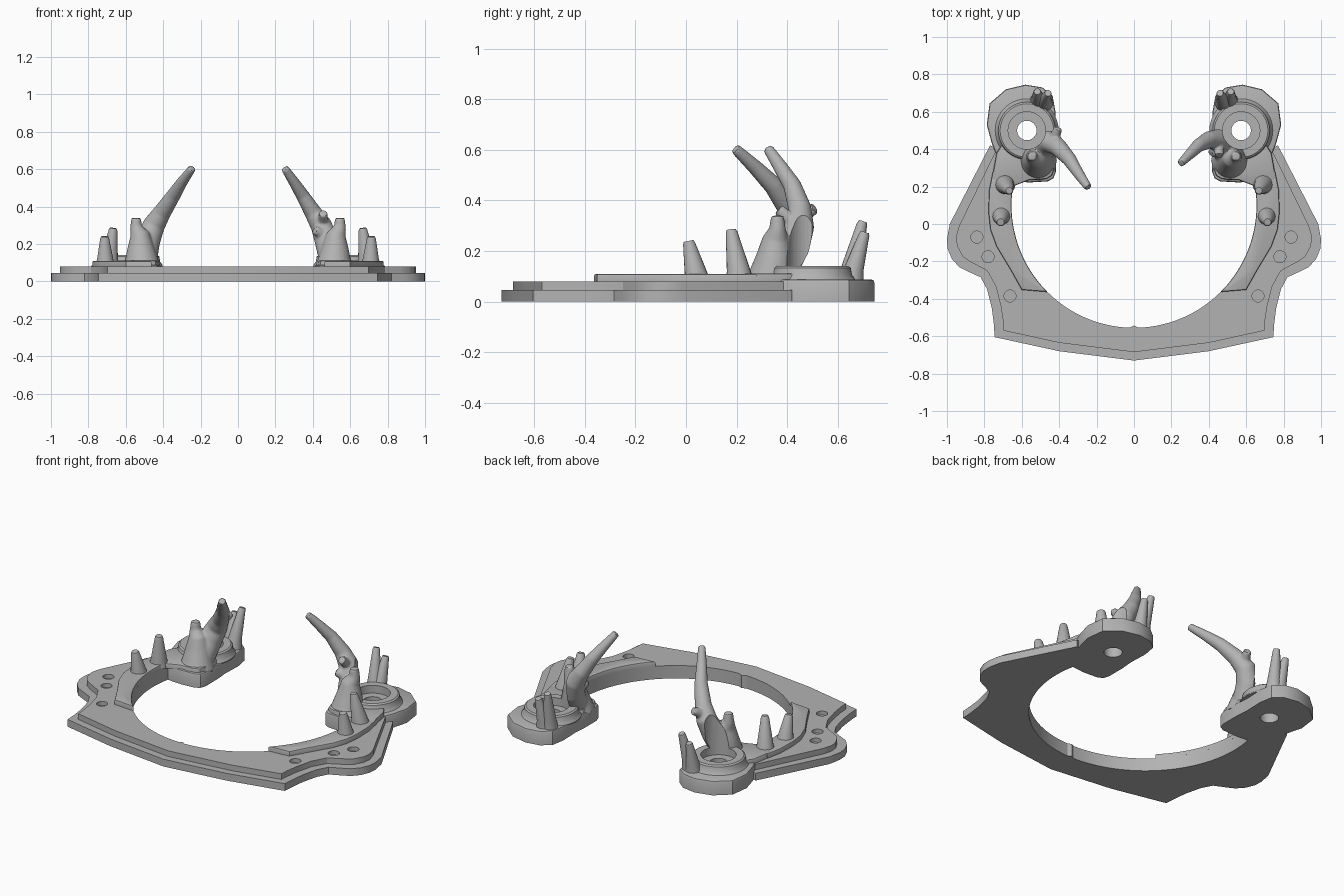
import bpy, bmesh, math
from mathutils import Vector

if "Cube" in bpy.data.objects:
    bpy.data.objects.remove(bpy.data.objects["Cube"])

grey = bpy.data.materials.new("plain grey")
grey.diffuse_color = (0.45, 0.45, 0.45, 1)
grey.use_nodes = True
grey.node_tree.nodes["Principled BSDF"].inputs["Base Color"].default_value = grey.diffuse_color
HUB = (0.573, 0.5)          # centre of each mounting hole


def finish(name, bm, material=True):
    bmesh.ops.recalc_face_normals(bm, faces=bm.faces)
    me = bpy.data.meshes.new(name)
    bm.to_mesh(me)
    bm.free()
    ob = bpy.data.objects.new(name, me)
    bpy.context.collection.objects.link(ob)
    if material:
        me.materials.append(grey)
    return ob


def slab(name, pts, z0, z1, bevel=0):
    """Extrude a flat outline from z0 to z1, optionally rounding its top rim."""
    bm = bmesh.new()
    face = bm.faces.new([bm.verts.new((x, y, z0)) for x, y in pts])
    ext = bmesh.ops.extrude_face_region(bm, geom=[face])
    top = [g for g in ext["geom"] if isinstance(g, bmesh.types.BMVert)]
    bmesh.ops.translate(bm, vec=(0, 0, z1 - z0), verts=top)
    if bevel:
        rim = [e for e in bm.edges if all(v.co.z > z1 - 1e-5 for v in e.verts)]
        bmesh.ops.bevel(bm, geom=rim, offset=bevel, segments=2, affect='EDGES', profile=0.5)
    return finish(name, bm)


def add_tube(bm, path, sides=20):
    """Tapered limb through points (x, y, z, radius)."""
    P = [Vector(p[:3]) for p in path]
    rings = []
    for i, p in enumerate(P):
        d = (P[min(i + 1, len(P) - 1)] - P[max(i - 1, 0)]).normalized()
        u = d.cross(Vector((0, 1, 0))).normalized()
        v = d.cross(u)
        rings.append([bm.verts.new(p + path[i][3] * (u * math.cos(a) + v * math.sin(a)))
                      for a in (2 * math.pi * k / sides for k in range(sides))])
    for a, b in zip(rings, rings[1:]):
        for k in range(sides):
            n = (k + 1) % sides
            bm.faces.new((a[k], a[n], b[n], b[k]))
    bm.faces.new(rings[0])
    bm.faces.new(rings[-1])


def lathe(name, profile, x, y, sides=40):
    """Closed (radius, z) profile swept round a vertical axis."""
    bm = bmesh.new()
    rings = [[bm.verts.new((x + r * math.cos(a), y + r * math.sin(a), z)) for r, z in profile]
             for a in (2 * math.pi * k / sides for k in range(sides))]
    n = len(profile)
    for i in range(sides):
        a, b = rings[i], rings[(i + 1) % sides]
        for j in range(n):
            bm.faces.new((a[j], b[j], b[(j + 1) % n], a[(j + 1) % n]))
    return finish(name, bm)


def cutter(name, x, y, r, z0, z1):
    bm = bmesh.new()
    add_tube(bm, [(x, y, z0, r), (x, y, z1, r)], 40)
    ob = finish(name, bm, False)
    ob.hide_render = True
    return ob


def cut(ob, tool):
    m = ob.modifiers.new("cut", 'BOOLEAN')
    m.operation = 'DIFFERENCE'
    m.solver = 'EXACT'
    m.object = tool


def ring_arc(a0, a1, n):
    return [(0.655 * math.cos(t), 0.1 + 0.655 * math.sin(t))
            for t in (math.radians(a0 + (a1 - a0) * i / n) for i in range(n + 1))]


def mirrored(half):
    """Whole outline from its right half, which starts and ends on x = 0."""
    return half + [(-x, y) for x, y in half[-2:0:-1]]


# Stepped frame: lower plate and inset upper plate share the round opening
opening = ring_arc(13, -88, 36) + [(0, -0.542)]
lower = [(0, -0.73), (0.4, -0.68), (0.745, -0.605), (0.75, -0.53), (0.76, -0.45), (0.785, -0.35),
         (0.82, -0.285), (0.885, -0.255), (0.935, -0.23), (0.975, -0.185), (0.997, -0.13), (1.0, -0.08),
         (0.985, 0.0), (0.77, 0.42), (0.66, 0.38)]
upper = [(0, -0.685), (0.4, -0.635), (0.697, -0.57), (0.7, -0.52), (0.712, -0.44), (0.738, -0.335),
         (0.785, -0.25), (0.87, -0.205), (0.915, -0.175), (0.945, -0.12), (0.952, -0.07), (0.935, -0.01),
         (0.735, 0.4), (0.66, 0.37)]
lower_plate = slab("lower_plate", mirrored(lower + opening), 0, 0.045)
upper_plate = slab("upper_plate", mirrored(upper + opening), 0.045, 0.08)

pad_outline = [(0.65, 0.23), (0.72, 0.33), (0.76, 0.43), (0.787, 0.53), (0.772, 0.645), (0.685, 0.72),
               (0.58, 0.745), (0.49, 0.73), (0.435, 0.685), (0.42, 0.6), (0.425, 0.48), (0.418, 0.4),
               (0.418, 0.28), (0.43, 0.245), (0.46, 0.228), (0.56, 0.222)]
lobe_outline = [(0.65, 0.2), (0.76, 0.24), (0.735, 0.38), (0.69, 0.45), (0.46, 0.45), (0.428, 0.4),
                (0.428, 0.29), (0.44, 0.258), (0.47, 0.24), (0.56, 0.235)]
rail_outline = ring_arc(13, -45, 18) + [(0.6, -0.352), (0.66, -0.245), (0.735, -0.12), (0.768, -0.03),
                                        (0.778, 0.06), (0.775, 0.18), (0.755, 0.28), (0.68, 0.3)]

# Limbs as (x, y, z, radius) on the right side
trunk = [(0.515, 0.335, 0.07, 0.105), (0.515, 0.34, 0.11, 0.09), (0.52, 0.35, 0.18, 0.072),
         (0.525, 0.355, 0.25, 0.052), (0.545, 0.362, 0.29, 0.033), (0.545, 0.362, 0.34, 0.025)]
right_horn = [(0.5, 0.37, 0.13, 0.07), (0.475, 0.425, 0.22, 0.066), (0.445, 0.45, 0.3, 0.058),
              (0.40, 0.45, 0.37, 0.046), (0.345, 0.42, 0.46, 0.036), (0.30, 0.375, 0.53, 0.029),
              (0.25, 0.325, 0.605, 0.021)]
right_nubs = [[(0.455, 0.43, 0.31, 0.03), (0.455, 0.365, 0.365, 0.023)],
              [(0.47, 0.41, 0.24, 0.035), (0.41, 0.375, 0.275, 0.022)]]
left_horn = [(0.505, 0.37, 0.13, 0.075), (0.485, 0.42, 0.22, 0.07), (0.45, 0.44, 0.3, 0.06),
             (0.405, 0.41, 0.37, 0.048), (0.345, 0.345, 0.46, 0.038), (0.30, 0.275, 0.53, 0.03),
             (0.245, 0.195, 0.605, 0.021)]
left_nubs = [[(0.44, 0.43, 0.32, 0.035), (0.405, 0.51, 0.37, 0.022)]]
posts = {
    "middle_post": [(0.69, 0.21, 0.09, 0.055), (0.688, 0.207, 0.125, 0.046), (0.668, 0.18, 0.275, 0.023),
                    (0.667, 0.179, 0.285, 0.018)],
    "front_post": [(0.71, 0.04, 0.09, 0.052), (0.71, 0.037, 0.12, 0.043), (0.713, 0.012, 0.23, 0.024),
                   (0.713, 0.01, 0.24, 0.019)],
    "tall_back_post": [(0.482, 0.645, 0.07, 0.05), (0.478, 0.655, 0.14, 0.038), (0.461, 0.696, 0.305, 0.021),
                       (0.46, 0.7, 0.317, 0.017)],
    "short_back_post": [(0.51, 0.655, 0.07, 0.05), (0.512, 0.665, 0.13, 0.038), (0.517, 0.705, 0.265, 0.021),
                        (0.517, 0.708, 0.275, 0.017)],
}

for s, side in ((1, "right"), (-1, "left")):
    flip = lambda pts: [(s * p[0],) + tuple(p[1:]) for p in pts]
    hx, hy = s * HUB[0], HUB[1]
    bore = cutter(side + "_bore_cutter", hx, hy, 0.052, -0.1, 0.3)
    clearance = cutter(side + "_clearance_cutter", hx, hy, 0.1, 0.088, 0.7)

    # Mounting pad, raised lobe, collar and curved rail
    pad = slab(side + "_pad", flip(pad_outline), 0, 0.088, 0.012)
    cut(pad, bore)
    lobe = slab(side + "_lobe", flip(lobe_outline), 0.08, 0.112, 0.01)
    cut(lobe, clearance)
    cut(lobe, bore)
    lathe(side + "_collar", [(0.052, 0.08), (0.052, 0.092), (0.1, 0.092), (0.1, 0.14), (0.143, 0.14),
                             (0.152, 0.133), (0.157, 0.105), (0.17, 0.087), (0.17, 0.08)], hx, hy)
    slab(side + "_rail", flip(rail_outline), 0.08, 0.11, 0.008)

    # Shallow round recesses in the upper plate
    for i, (x, y) in enumerate(((0.84, -0.07), (0.78, -0.175), (0.663, -0.385))):
        cut(upper_plate, cutter(f"{side}_recess_cutter_{i}", s * x, y, 0.032, 0.055, 0.2))

    # Short tapered posts
    for name, path in posts.items():
        bm = bmesh.new()
        add_tube(bm, flip(path))
        finish(f"{side}_{name}", bm)

    # Branching horn, blended into one skin and trimmed around the hole
    bm = bmesh.new()
    horn, nubs = (right_horn, right_nubs) if s > 0 else (left_horn, left_nubs)
    for path in [trunk, horn] + nubs:
        add_tube(bm, flip(path))
    ob = finish(side + "_horn", bm)
    rm = ob.modifiers.new("blend", 'REMESH')
    rm.mode = 'VOXEL'
    rm.voxel_size = 0.007
    sm = ob.modifiers.new("soften", 'SMOOTH')
    sm.iterations = 4
    cut(ob, clearance)

# Bake modifiers and shade smooth with crisp edges
bpy.ops.object.select_all(action='DESELECT')
parts = [o for o in bpy.data.objects if not o.hide_render]
for o in parts:
    o.select_set(True)
bpy.context.view_layer.objects.active = parts[0]
bpy.ops.object.convert(target='MESH')
bpy.ops.object.shade_smooth_by_angle(angle=math.radians(30))
for o in [o for o in bpy.data.objects if o.hide_render]:
    bpy.data.objects.remove(o)
